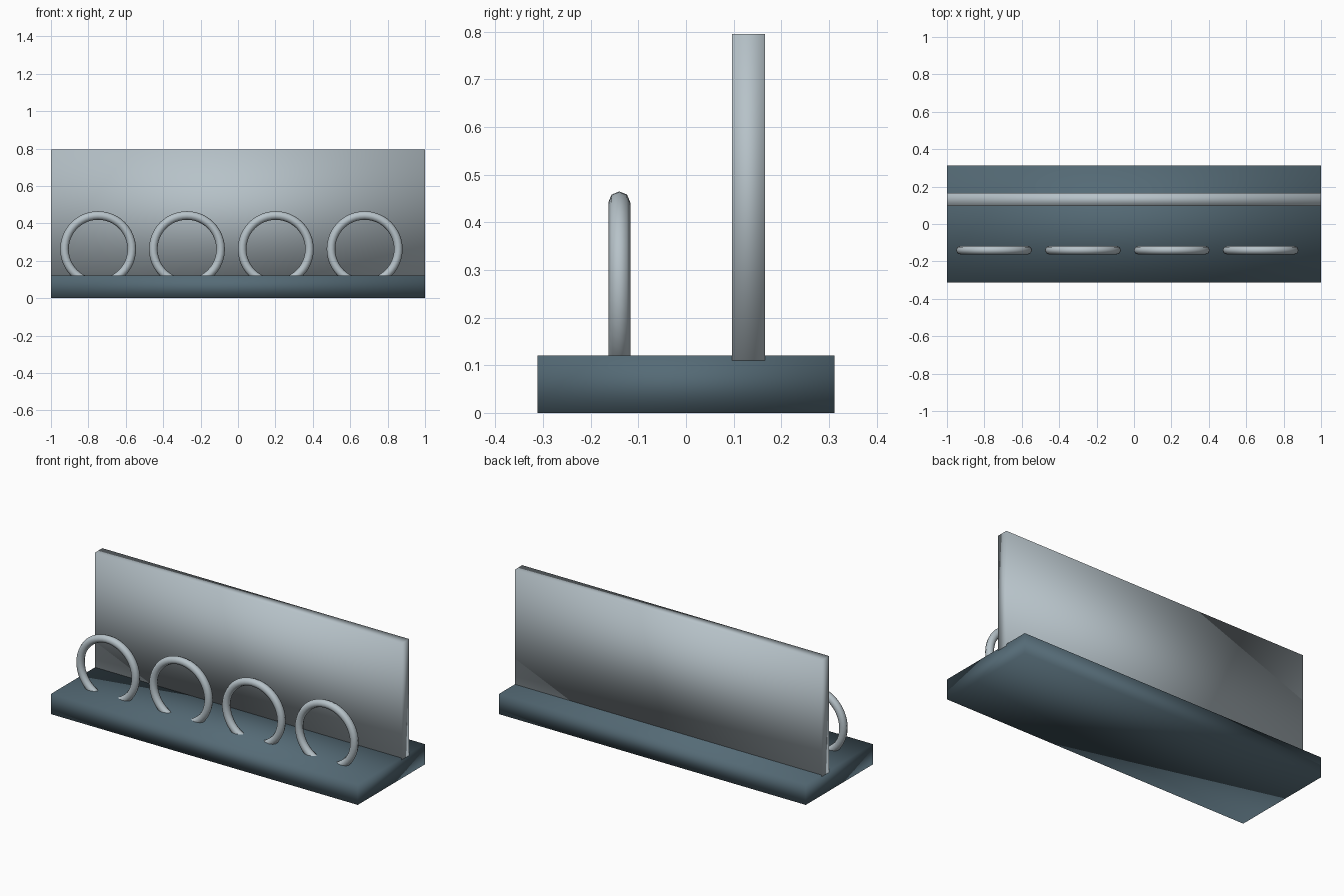
import bpy
import math

default_cube = bpy.data.objects.get("Cube")
if default_cube:
    bpy.data.objects.remove(default_cube, do_unlink=True)


def make_material(name, rgb):
    mat = bpy.data.materials.new(name)
    mat.use_nodes = True
    colour = (*rgb, 1)
    mat.diffuse_color = colour
    bsdf = next(n for n in mat.node_tree.nodes if n.type == "BSDF_PRINCIPLED")
    bsdf.inputs["Base Color"].default_value = colour
    return mat


def finish(name, mat):
    obj = bpy.context.object
    obj.name = name
    obj.data.materials.append(mat)
    bpy.ops.object.shade_smooth()
    return obj


def box(name, size, centre, mat):
    bpy.ops.mesh.primitive_cube_add(size=1, location=centre)
    bpy.context.object.scale = size
    bpy.ops.object.transform_apply(location=False, rotation=False, scale=True)
    return finish(name, mat)


slate = make_material("slate blue grey", (0.09, 0.145, 0.18))
silver = make_material("pale silver grey", (0.47, 0.54, 0.58))

# Flat base slab
box("base", (1.998, 0.624, 0.12), (0, 0, 0.06), slate)

# Upright back panel, set slightly into the base
box("back_panel", (2, 0.069, 0.685), (0, 0.131, 0.4525), silver)

# Row of upright rings, sunk into the base
for i in range(4):
    bpy.ops.mesh.primitive_torus_add(
        major_radius=0.18, minor_radius=0.023,
        major_segments=48, minor_segments=8,
        location=(-0.748 + 0.475 * i, -0.14, 0.262),
        rotation=(math.pi / 2, 0, 0))
    finish(f"ring_{i + 1}", silver)
